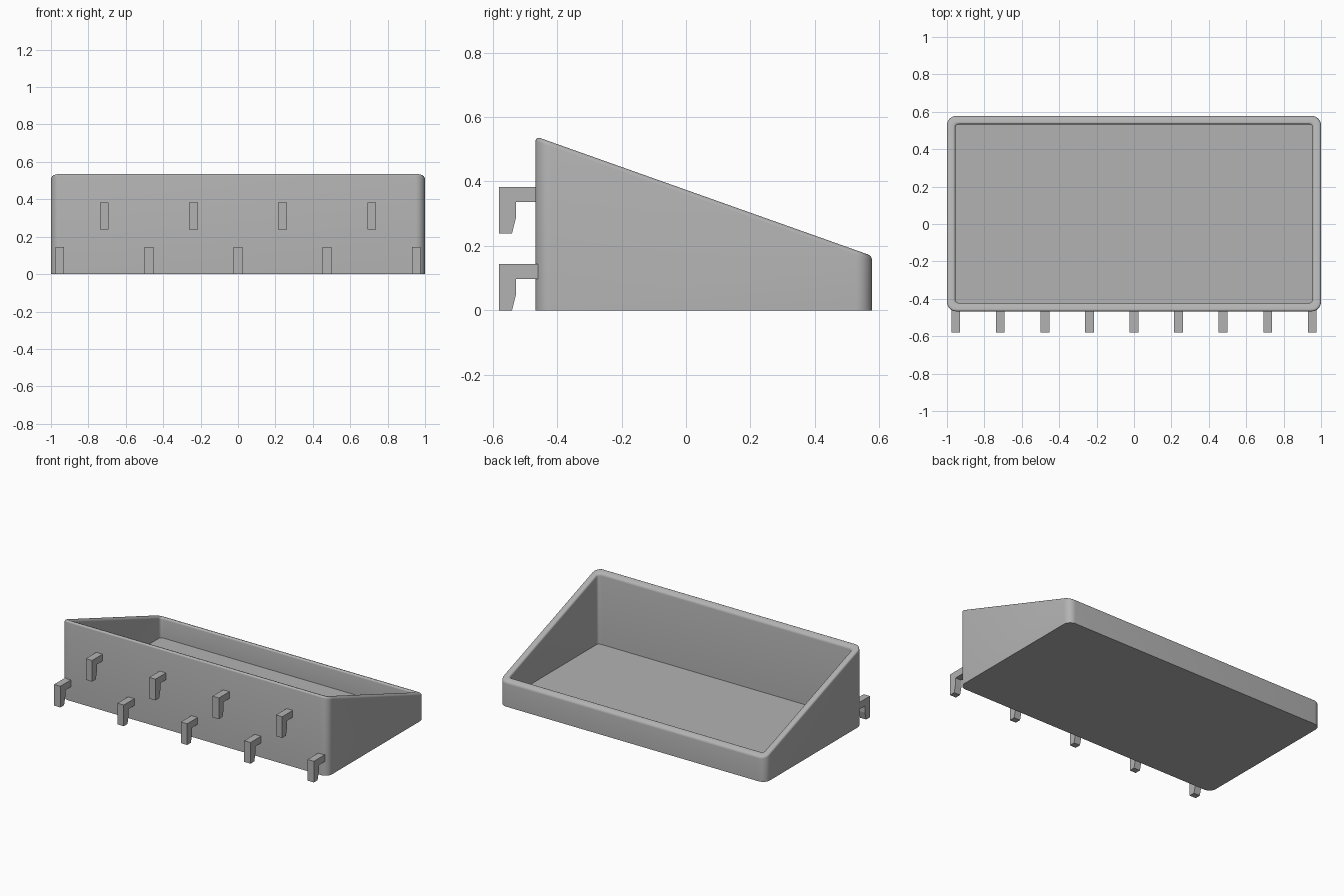
import bpy, bmesh, math

if "Cube" in bpy.data.objects:
    bpy.data.objects.remove(bpy.data.objects["Cube"])

grey = bpy.data.materials.new("mid grey")
grey.diffuse_color = (0.45, 0.45, 0.45, 1)
grey.use_nodes = True
grey.node_tree.nodes["Principled BSDF"].inputs["Base Color"].default_value = grey.diffuse_color

X, Y0, Y1 = 1.0, -0.467, 0.578      # outer extents of the bin
WALL, FLOOR, FILLET = 0.045, 0.045, 0.014
RADIUS, SEG = 0.05, 8


def rim_z(y):
    return 0.374 - 0.355 * y


def ring(bm, inset, height):
    """Rounded rectangle loop; height is a function of y."""
    r = max(RADIUS - inset, 0.02)
    x, lo, hi = X - inset - r, Y0 + inset + r, Y1 - inset - r
    verts = []
    for i, (cx, cy) in enumerate([(x, hi), (-x, hi), (-x, lo), (x, lo)]):
        for k in range(SEG + 1):
            a = math.pi / 2 * (i + k / SEG)
            px, py = cx + r * math.cos(a), cy + r * math.sin(a)
            verts.append(bm.verts.new((px, py, height(py))))
    return verts


def finish(bm, name, smooth):
    bmesh.ops.recalc_face_normals(bm, faces=bm.faces)
    mesh = bpy.data.meshes.new(name)
    bm.to_mesh(mesh)
    bm.free()
    mesh.materials.append(grey)
    obj = bpy.data.objects.new(name, mesh)
    bpy.context.collection.objects.link(obj)
    if smooth:
        bpy.ops.object.select_all(action='DESELECT')
        bpy.context.view_layer.objects.active = obj
        obj.select_set(True)
        bpy.ops.object.shade_smooth_by_angle(angle=math.radians(35))
    return obj


# Slanted open bin: outer wall, rounded rim, inner wall, floor
bm = bmesh.new()
arc = [math.pi / 2 * k / 4 for k in range(5)]
outer = [(FILLET * (1 - math.cos(a)), FILLET * (1 - math.sin(a))) for a in arc]
inner = [(WALL - i, d) for i, d in reversed(outer)]
loops = [ring(bm, 0, lambda y: 0)]
loops += [ring(bm, i, lambda y, d=d: rim_z(y) - d) for i, d in outer + inner]
loops.append(ring(bm, WALL, lambda y: FLOOR))
for a, b in zip(loops, loops[1:]):
    for k in range(len(a)):
        n = (k + 1) % len(a)
        bm.faces.new((a[k], a[n], b[n], b[k]))
bm.faces.new(loops[0])
bm.faces.new(loops[-1])
finish(bm, "bin", True)

# Hooks on the tall front wall: profile in (y, z), extruded along x
PROFILE = [(-0.46, 0.144), (-0.58, 0.144), (-0.58, 0), (-0.54, 0),
           (-0.527, 0.052), (-0.527, 0.097), (-0.46, 0.097)]
HALF = 0.0235


def hook(name, x, z):
    bm = bmesh.new()
    face = bm.faces.new([bm.verts.new((x - HALF, py, pz + z)) for py, pz in PROFILE])
    ext = bmesh.ops.extrude_face_region(bm, geom=[face])
    moved = [v for v in ext["geom"] if isinstance(v, bmesh.types.BMVert)]
    bmesh.ops.translate(bm, verts=moved, vec=(2 * HALF, 0, 0))
    finish(bm, name, False)


for i in range(9):
    lower = i % 2 == 0
    hook("lower_hook" if lower else "upper_hook", (i - 4) * 0.2383, 0 if lower else 0.239)
